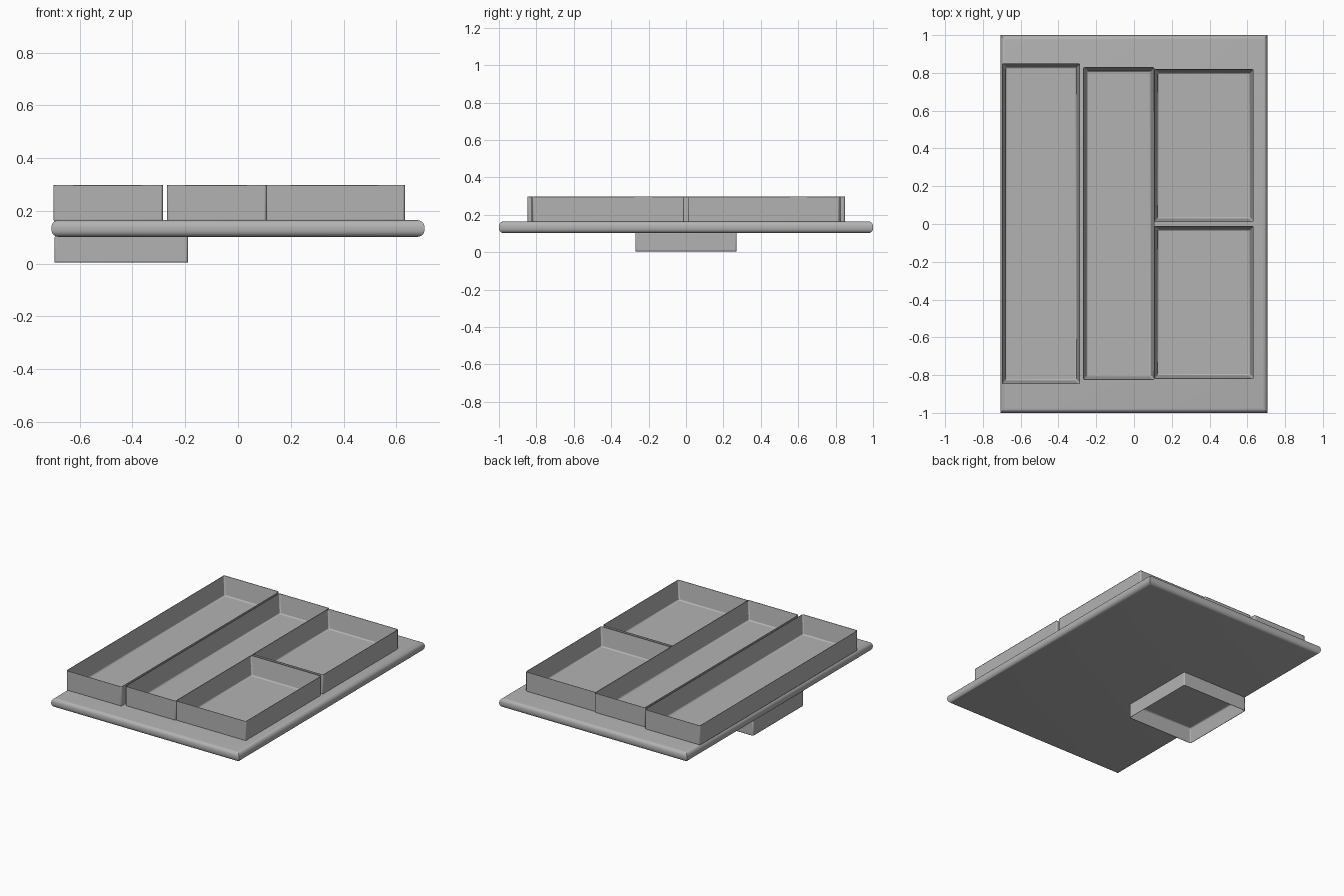
import bpy, bmesh
from math import radians

cube = bpy.data.objects.get("Cube")
if cube:
    bpy.data.objects.remove(cube, do_unlink=True)

# Single grey plastic
grey = bpy.data.materials.new("grey_plastic")
grey.use_nodes = True
colour = (0.45, 0.45, 0.45, 1)
grey.diffuse_color = colour
grey.node_tree.nodes["Principled BSDF"].inputs["Base Color"].default_value = colour


def box_mesh(low, high):
    bm = bmesh.new()
    bmesh.ops.create_cube(bm, size=1)
    for v in bm.verts:
        for i in range(3):
            v.co[i] = high[i] if v.co[i] > 0 else low[i]
    bm.normal_update()
    return bm


def finish(bm, name):
    mesh = bpy.data.meshes.new(name)
    bm.to_mesh(mesh)
    bm.free()
    mesh.materials.append(grey)
    obj = bpy.data.objects.new(name, mesh)
    bpy.context.collection.objects.link(obj)
    bpy.ops.object.select_all(action="DESELECT")
    obj.select_set(True)
    bpy.context.view_layer.objects.active = obj
    bpy.ops.object.shade_smooth_by_angle(angle=radians(35))
    return obj


def tray(name, low, high, opening, wall=0.028, floor=0.01):
    """Box hollowed from its top (opening 1) or bottom (opening -1)."""
    bm = box_mesh(low, high)
    mouth = [f for f in bm.faces if f.normal.z * opening > 0.9]
    bmesh.ops.inset_region(bm, faces=mouth, thickness=wall)
    depth = high[2] - low[2] - floor
    bmesh.ops.translate(bm, verts=mouth[0].verts, vec=(0, 0, -opening * depth))
    obj = finish(bm, name)
    bevel = obj.modifiers.new("soft_edges", "BEVEL")
    bevel.width = 0.007
    bevel.segments = 2
    bevel.limit_method = "ANGLE"


# Base board with fully rounded rim
bm = box_mesh((-0.707, -1, 0.102), (0.707, 1, 0.165))
rim = [e for e in bm.edges if abs(e.verts[0].co.z - e.verts[1].co.z) < 0.001]
bmesh.ops.bevel(bm, geom=rim, offset=0.026, segments=5, profile=0.5, affect="EDGES")
finish(bm, "base_board")

# Four open trays on top
base, top = 0.16, 0.302
for name, x0, x1, y0, y1 in (
    ("long_tray", -0.70, -0.285, -0.847, 0.85),
    ("middle_tray", -0.27, 0.108, -0.825, 0.83),
    ("back_short_tray", 0.105, 0.633, 0.01, 0.82),
    ("front_short_tray", 0.105, 0.633, -0.82, -0.01),
):
    tray(name, (x0, y0, base), (x1, y1, top), 1)

# Open holder underneath, facing down
tray("under_holder", (-0.695, -0.27, 0), (-0.19, 0.27, 0.108), -1)
